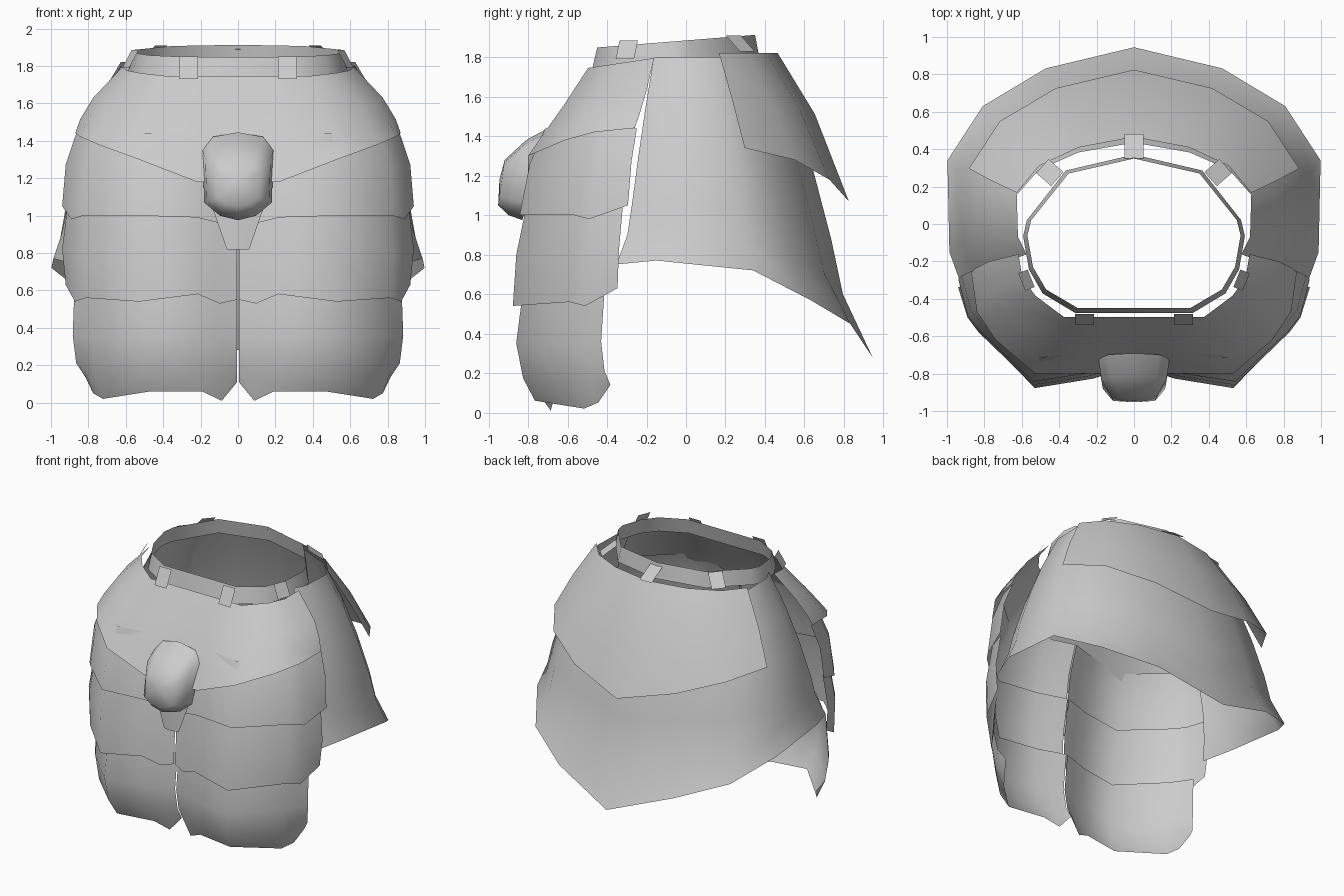
import bpy
import bmesh
from mathutils import Vector

default_cube = bpy.data.objects.get("Cube")
if default_cube:
    bpy.data.objects.remove(default_cube)

steel = bpy.data.materials.new("plain grey steel")
steel.use_nodes = True
GREY = (0.6, 0.6, 0.6, 1)
steel.diffuse_color = GREY
steel.node_tree.nodes["Principled BSDF"].inputs["Base Color"].default_value = GREY


def sheet(name, grid):
    """Skin rows of points as a smooth sheet, mirrored across the middle."""
    bm = bmesh.new()
    verts = [[bm.verts.new(point) for point in row] for row in grid]
    for upper, lower in zip(verts, verts[1:]):
        for i in range(len(upper) - 1):
            bm.faces.new((upper[i], lower[i], lower[i + 1], upper[i + 1]))
    bmesh.ops.remove_doubles(bm, verts=bm.verts, dist=0.001)
    for face in bm.faces:
        face.smooth = True
    mesh = bpy.data.meshes.new(name)
    bm.to_mesh(mesh)
    bm.free()
    mesh.materials.append(steel)
    obj = bpy.data.objects.new(name, mesh)
    bpy.context.collection.objects.link(obj)
    mirror = obj.modifiers.new("mirror", "MIRROR")
    mirror.use_axis[0] = True
    mirror.merge_threshold = 0.001


def plate(name, outline, levels, hem=None, slope=0):
    """Sweep a plan outline down through levels of (height, x scale, y scale).

    The hem offsets shape the lower edge and fade out towards the top;
    the slope raises the plate towards the back.
    """
    hem = hem or [0] * len(outline)
    grid = []
    for row, (z, sx, sy) in enumerate(levels):
        fade = (row / (len(levels) - 1)) ** 2
        grid.append([(x * sx, y * sy, z + slope * y * sy + drop * fade)
                     for (x, y), drop in zip(outline, hem)])
    sheet(name, grid)


def tie(name, inner, outer, width=0.1):
    """Short flat strap bridging the waistband and a plate."""
    inner, outer = Vector(inner), Vector(outer)
    run = outer - inner
    side = Vector((-run.y, run.x, 0)).normalized() * width / 2
    # A tie on the centre line is half built, and the mirror completes it
    far = side if inner.x else Vector()
    sheet(name, [[end - side, end + far] for end in (inner, outer)])


# Waistband: a ring, lower at the front, flaring slightly downwards
waist = [(0, -.45), (.3, -.45), (.47, -.35), (.54, -.23),
         (.57, -.06), (.55, .02), (.35, .27), (0, .35)]
plate("waistband", waist, [(1.885, 1, 1), (1.77, 1.04, 1.06)], slope=.08)

# Ties around the waist
tie("front_ties", (.265, -.48, 1.85), (.265, -.54, 1.73))
tie("side_ties", (.55, -.29, 1.885), (.6, -.31, 1.79))
tie("rear_ties", (.41, .24, 1.91), (.49, .31, 1.83))
tie("back_tie", (0, .35, 1.89), (0, .48, 1.82))

# Belly plate, dipping towards the middle
belly = [(0, -.8), (.22, -.8), (.53, -.8), (.74, -.62), (.84, -.47), (.87, -.26)]
plate("belly_plate", belly,
      [(1.82, .71, .62), (1.66, .89, .77), (1.55, .97, .9), (1.48, 1, 1)],
      hem=[-.18, -.18, -.06, -.01, .01, 0], slope=.15)


# Three overlapping tiers over each thigh, sharing one outline
def thigh_plates(name, rear_edge, levels, hem):
    outline = [(.005, -.74), (.1, -.77), (.22, -.81), (.54, -.86),
               (.83, -.58), (.89, -.5), (.94, rear_edge)]
    plate(name, outline, levels, hem)


thigh_plates("thigh_plates_upper", -.3,
             [(1.44, .92, .83), (1.26, .98, .92), (1, 1, .98)],
             [-.08, -.04, -.01, 0, 0, -.02, .05])
thigh_plates("thigh_plates_middle", -.34,
             [(1.05, .97, .94), (.8, 1, 1), (.55, .98, 1.02)],
             [0, -.02, .03, -.01, .01, -.01, .08])
thigh_plates("thigh_plates_lower", -.43,
             [(.62, .93, .96), (.35, .94, 1), (.17, .92, .96), (.05, .87, .89)],
             [.06, -.04, .01, .01, -.03, 0, .09])

# Centre cup: arched rings of (y, z, half width, half height) out to a blunt nose
arch = [(0, 1), (.7, .9), (1, .6), (.95, -.6), (.5, -.9), (0, -1)]
rings = [(-.76, 1.21, .19, .235), (-.855, 1.19, .175, .19),
         (-.935, 1.165, .12, .115), (-.945, 1.18, 0, 0)]
sheet("centre_cup", [[(u * w, y + 1.25 * v * h * h, z + v * h) for u, v in arch]
                     for y, z, w, h in rings])
sheet("centre_tab", [[(0, -.79, 1.05), (.14, -.78, 1.05)],
                     [(0, -.8, .82), (.06, -.79, .82)]])

# Long rear skirt pointing down in the middle, with a back plate over it
rear = [(.87, -.28), (.94, -.12), (.95, .27), (.77, .5), (.45, .66), (0, .75)]
plate("rear_skirt", rear,
      [(1.8, .66, .58), (1.55, .79, .73), (1.3, .89, .86),
       (1.05, .97, .98), (.9, 1, 1.06), (.75, 1.05, 1.26)],
      hem=[0, .02, -.03, -.18, -.3, -.47])
plate("back_plate", rear[2:],
      [(1.82, .66, .62), (1.58, .81, .87), (1.34, .93, 1.1)],
      hem=[0, -.06, -.16, -.27])
